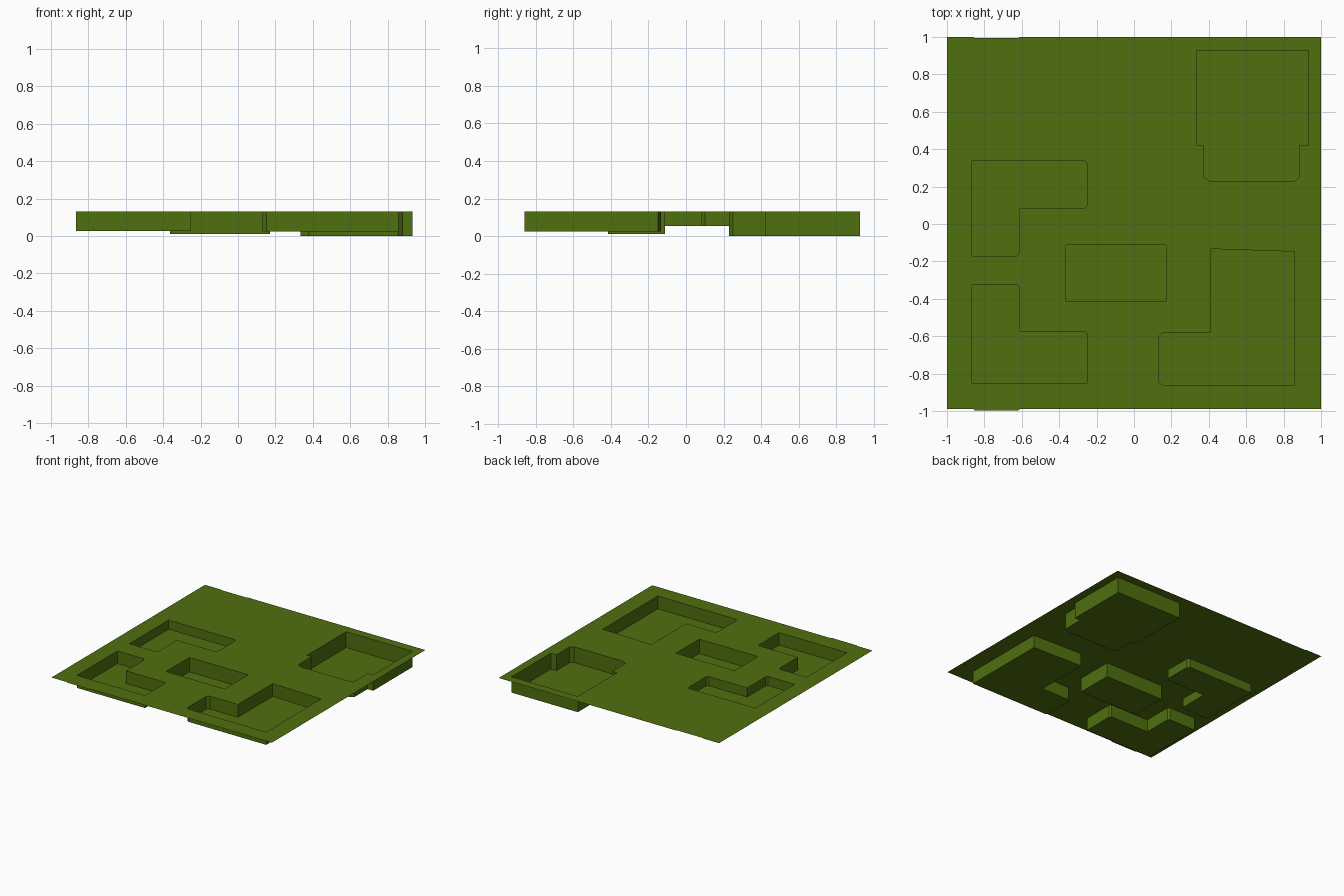
import bpy, bmesh

if "Cube" in bpy.data.objects:
    bpy.data.objects.remove(bpy.data.objects["Cube"])

TOP = 0.13

green = bpy.data.materials.new("green")
green.diffuse_color = (0.08, 0.16, 0.005, 1)
green.use_nodes = True
green.node_tree.nodes["Principled BSDF"].inputs["Base Color"].default_value = green.diffuse_color


def finish(bm, name):
    mesh = bpy.data.meshes.new(name)
    bm.to_mesh(mesh)
    bm.free()
    mesh.materials.append(green)
    bpy.context.collection.objects.link(bpy.data.objects.new(name, mesh))


def ring(bm, outline, z):
    return [bm.verts.new((x, y, z)) for x, y in outline]


def pocket(name, outline, floor_z):
    """Open-topped recess: flat floor and inward-facing walls (outline anticlockwise)."""
    bm = bmesh.new()
    top, low = ring(bm, outline, TOP), ring(bm, outline, floor_z)
    bm.faces.new(low)
    for i in range(len(top)):
        j = (i + 1) % len(top)
        bm.faces.new((top[i], top[j], low[j], low[i]))
    finish(bm, name)


def sheet(name, outlines):
    """Thin sheet: first outline is the rim, the rest are openings."""
    bm = bmesh.new()
    edges = []
    for outline in outlines:
        v = ring(bm, outline, TOP)
        edges += [bm.edges.new((v[i - 1], v[i])) for i in range(len(v))]
    bmesh.ops.triangle_fill(bm, use_beauty=True, edges=edges, normal=(0, 0, 1))
    for f in bm.faces:
        f.normal_update()
        if f.normal.z < 0:
            f.normal_flip()
    finish(bm, name)


# Recess outlines and floor heights
pockets = {
    "back_right_pocket": ([(0.333, 0.42), (0.374, 0.42), (0.374, 0.25), (0.41, 0.228),
                           (0.855, 0.228), (0.882, 0.25), (0.882, 0.42), (0.933, 0.42),
                           (0.933, 0.927), (0.333, 0.927)], 0.0),
    "back_left_pocket": ([(-0.866, -0.17), (-0.625, -0.17), (-0.613, -0.158), (-0.613, 0.083),
                          (-0.265, 0.083), (-0.25, 0.1), (-0.25, 0.32), (-0.265, 0.338),
                          (-0.866, 0.338)], 0.055),
    "front_left_pocket": ([(-0.866, -0.85), (-0.25, -0.85), (-0.25, -0.59), (-0.262, -0.575),
                           (-0.613, -0.575), (-0.613, -0.34), (-0.625, -0.326),
                           (-0.866, -0.326)], 0.027),
    "centre_pocket": ([(-0.363, -0.415), (0.17, -0.415), (0.17, -0.112), (-0.363, -0.112)], 0.012),
    "front_right_pocket": ([(0.132, -0.843), (0.152, -0.86), (0.858, -0.86), (0.858, -0.148),
                            (0.408, -0.133), (0.408, -0.583), (0.152, -0.583),
                            (0.132, -0.602)], 0.025),
}
for name, (outline, floor_z) in pockets.items():
    pocket(name, outline, floor_z)

# Square sheet with a slight step in its front and back edges
rim = [(-1, -0.99), (-0.86, -0.99), (-0.85, -0.997), (-0.62, -0.997), (-0.61, -0.99), (1, -0.99),
       (1, 1), (-0.61, 1), (-0.62, 0.994), (-0.85, 0.994), (-0.86, 1), (-1, 1)]
sheet("top_sheet", [rim] + [outline for outline, _ in pockets.values()])
